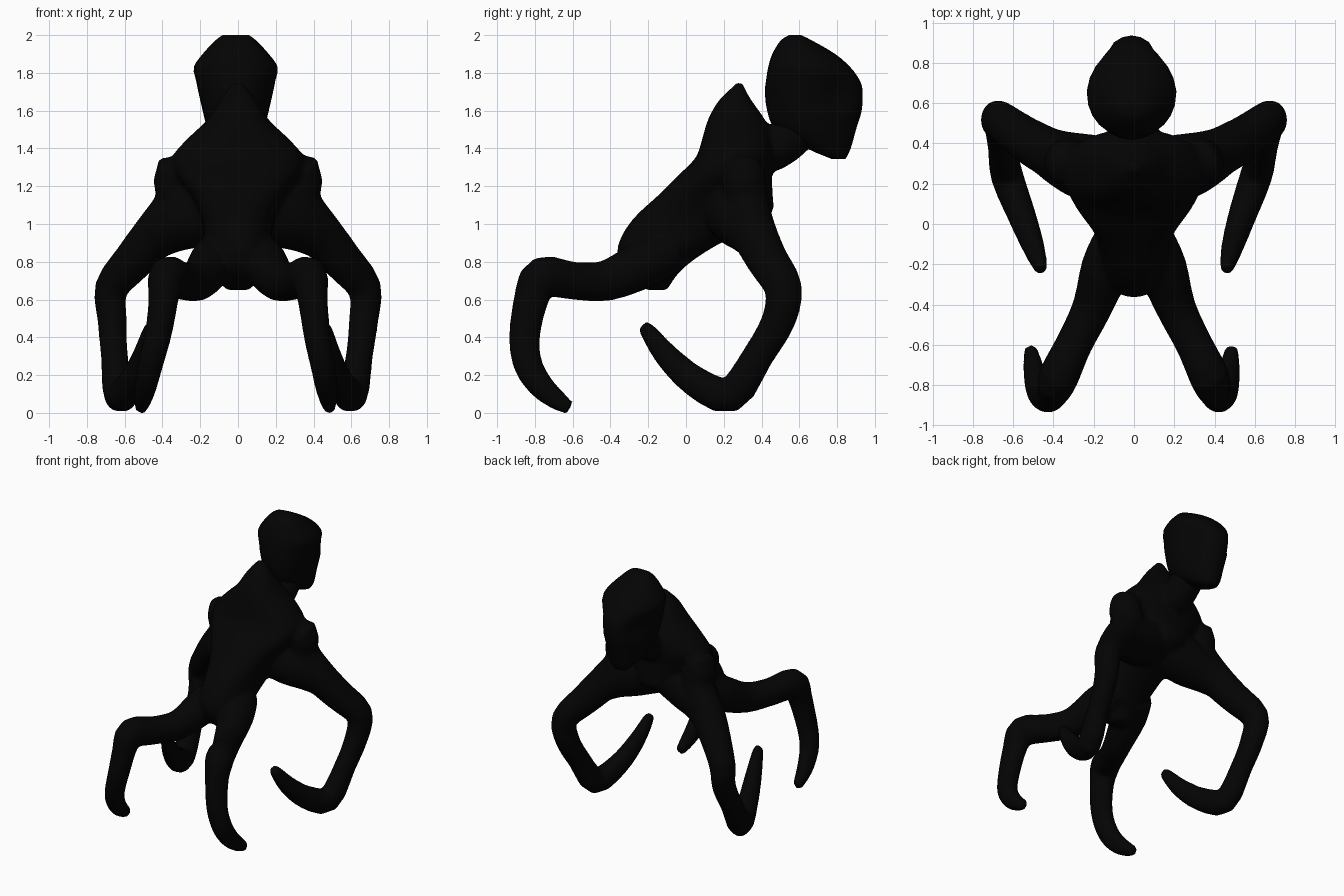
import bpy, bmesh, math
from mathutils import Vector

if "Cube" in bpy.data.objects:
    bpy.data.objects.remove(bpy.data.objects["Cube"])

skin = bpy.data.materials.new("near_black_skin")
skin.diffuse_color = (0.0011, 0.0011, 0.0011, 1)
skin.use_nodes = True
skin.node_tree.nodes["Principled BSDF"].inputs["Base Color"].default_value = skin.diffuse_color
SIDES = 24


def spline(rows, steps):
    """Smooth interpolation through rows of numbers."""
    out = []
    for i in range(len(rows) - 1):
        a, b = rows[max(i - 1, 0)], rows[i]
        c, d = rows[i + 1], rows[min(i + 2, len(rows) - 1)]
        for s in range(steps):
            t = s / steps
            out.append([0.5 * (2 * q + (r - p) * t + (2 * p - 5 * q + 4 * r - w) * t * t
                               + (3 * q - p - 3 * r + w) * t ** 3)
                        for p, q, r, w in zip(a, b, c, d)])
    return out + [list(rows[-1])]


def loft(bm, frames, power=1.0):
    """Skin closed rings given as (centre, half axis u, half axis v)."""
    def bow(x):
        return math.copysign(abs(x) ** power, x)
    rings = []
    for c, u, v in frames:
        rings.append([bm.verts.new(c + u * bow(math.cos(a)) + v * bow(math.sin(a)))
                      for a in (2 * math.pi * k / SIDES for k in range(SIDES))])
    for r0, r1 in zip(rings, rings[1:]):
        for k in range(SIDES):
            j = (k + 1) % SIDES
            bm.faces.new((r0[k], r0[j], r1[j], r1[k]))
    bm.faces.new(rings[0][::-1])
    bm.faces.new(rings[-1])


def limb(bm, rows, side=1, splay=0.0):
    """Tube along (x, y, z, radius) rows, slimmer sideways low down; splay moves the low end out."""
    pts = spline(rows, 3)
    cs = [Vector((side * (p[0] + splay * max(0, 0.5 - p[2])), p[1], p[2])) for p in pts]
    frames = []
    for i, p in enumerate(pts):
        t = (cs[min(i + 1, len(cs) - 1)] - cs[max(i - 1, 0)]).normalized()
        u = Vector((1, 0, 0))
        u = (u - t * u.dot(t)).normalized()
        slim = 0.86 + 0.14 * min(1, max(0, (p[2] - 0.6) / 0.25))
        frames.append((cs[i], u * p[3] * slim, t.cross(u) * p[3]))
    loft(bm, frames)


def stack(bm, rows, power):
    """Level oval rings from (z, y_min, y_max, half_width) rows."""
    loft(bm, [(Vector((0, (a + b) / 2, z)), Vector((w, 0, 0)), Vector((0, (b - a) / 2, 0)))
              for z, a, b, w in spline(rows, 3)], power)


def finish(bm, name):
    bmesh.ops.recalc_face_normals(bm, faces=bm.faces)
    me = bpy.data.meshes.new(name)
    bm.to_mesh(me)
    bm.free()
    me.materials.append(skin)
    ob = bpy.data.objects.new(name, me)
    bpy.context.collection.objects.link(ob)
    for p in me.polygons:
        p.use_smooth = True
    return ob


# Torso with pointed upper back
body = bmesh.new()
stack(body, [(0.65, -0.21, -0.1, 0.06), (0.75, -0.33, -0.03, 0.14), (0.85, -0.365, 0.1, 0.17),
             (0.95, -0.335, 0.28, 0.18), (1.05, -0.26, 0.45, 0.2), (1.15, -0.15, 0.46, 0.25),
             (1.25, -0.05, 0.455, 0.32), (1.35, 0.05, 0.47, 0.35), (1.45, 0.085, 0.46, 0.27),
             (1.55, 0.115, 0.42, 0.165), (1.65, 0.17, 0.35, 0.1), (1.72, 0.24, 0.31, 0.05),
             (1.75, 0.265, 0.3, 0.02)], 0.9)

# Neck
limb(body, [(0, 0.3, 1.38, 0.14), (0, 0.47, 1.405, 0.12), (0, 0.6, 1.5, 0.11),
            (0, 0.68, 1.56, 0.09)])

ARM = [(0.2, 0.29, 1.27, 0.11), (0.33, 0.3, 1.275, 0.115), (0.325, 0.32, 1.12, 0.115),
       (0.43, 0.36, 0.955, 0.12), (0.55, 0.43, 0.81, 0.11), (0.67, 0.515, 0.66, 0.1),
       (0.665, 0.49, 0.49, 0.09), (0.642, 0.38, 0.3, 0.083), (0.605, 0.235, 0.095, 0.094),
       (0.54, 0.05, 0.165, 0.082), (0.492, -0.1, 0.3, 0.066), (0.465, -0.2, 0.43, 0.045),
       (0.46, -0.23, 0.465, 0.03)]
# Chest muscle bridging the ribs and the upper arm
CHEST = [(0.08, 0.25, 1.1, 0.17), (0.25, 0.285, 1.035, 0.165), (0.38, 0.335, 0.97, 0.135),
         (0.5, 0.4, 0.88, 0.1)]
LEG = [(0.08, -0.08, 0.86, 0.12), (0.14, -0.22, 0.79, 0.128), (0.21, -0.42, 0.7, 0.108),
       (0.3, -0.6, 0.7, 0.1), (0.375, -0.76, 0.72, 0.108), (0.395, -0.82, 0.6, 0.092),
       (0.42, -0.855, 0.4, 0.082), (0.45, -0.835, 0.25, 0.077), (0.467, -0.765, 0.14, 0.068),
       (0.478, -0.685, 0.07, 0.054), (0.485, -0.615, 0.025, 0.037)]

# Arms, chest and legs, the left limbs splayed slightly wider
for side, splay in ((1, 0.0), (-1, 0.06)):
    limb(body, ARM, side, splay)
    limb(body, CHEST, side)
    limb(body, LEG, side, splay)

# Fuse the parts into one continuous skin
ob = finish(body, "body")
rm = ob.modifiers.new("fuse", "REMESH")
rm.mode = "VOXEL"
rm.voxel_size = 0.015
rm.use_smooth_shade = True
sm = ob.modifiers.new("soften", "SMOOTH")
sm.factor = 0.5
sm.iterations = 6

# Head with a narrow jaw, tapered face and shallow eye hollows
head = bmesh.new()
stack(head, [(1.345, 0.77, 0.845, 0.06), (1.4, 0.64, 0.872, 0.11), (1.5, 0.475, 0.9, 0.15),
             (1.6, 0.43, 0.93, 0.175), (1.7, 0.418, 0.935, 0.198), (1.76, 0.424, 0.92, 0.21),
             (1.83, 0.435, 0.87, 0.222), (1.9, 0.457, 0.79, 0.175), (1.97, 0.5, 0.67, 0.11),
             (2.0, 0.545, 0.61, 0.07)], 0.92)
for v in head.verts:
    d = (Vector((abs(v.co.x), v.co.y, v.co.z)) - Vector((0.15, 0.8, 1.69))).length
    if d < 0.11:
        push = 0.03 * (1 - (d / 0.11) ** 2)
        v.co.x -= math.copysign(push, v.co.x)
        v.co.y -= push * 0.5
    v.co.x *= 1 - 0.2 * min(1, max(0, (v.co.y - 0.68) / 0.25))
    v.co.x -= 0.012
finish(head, "head")
